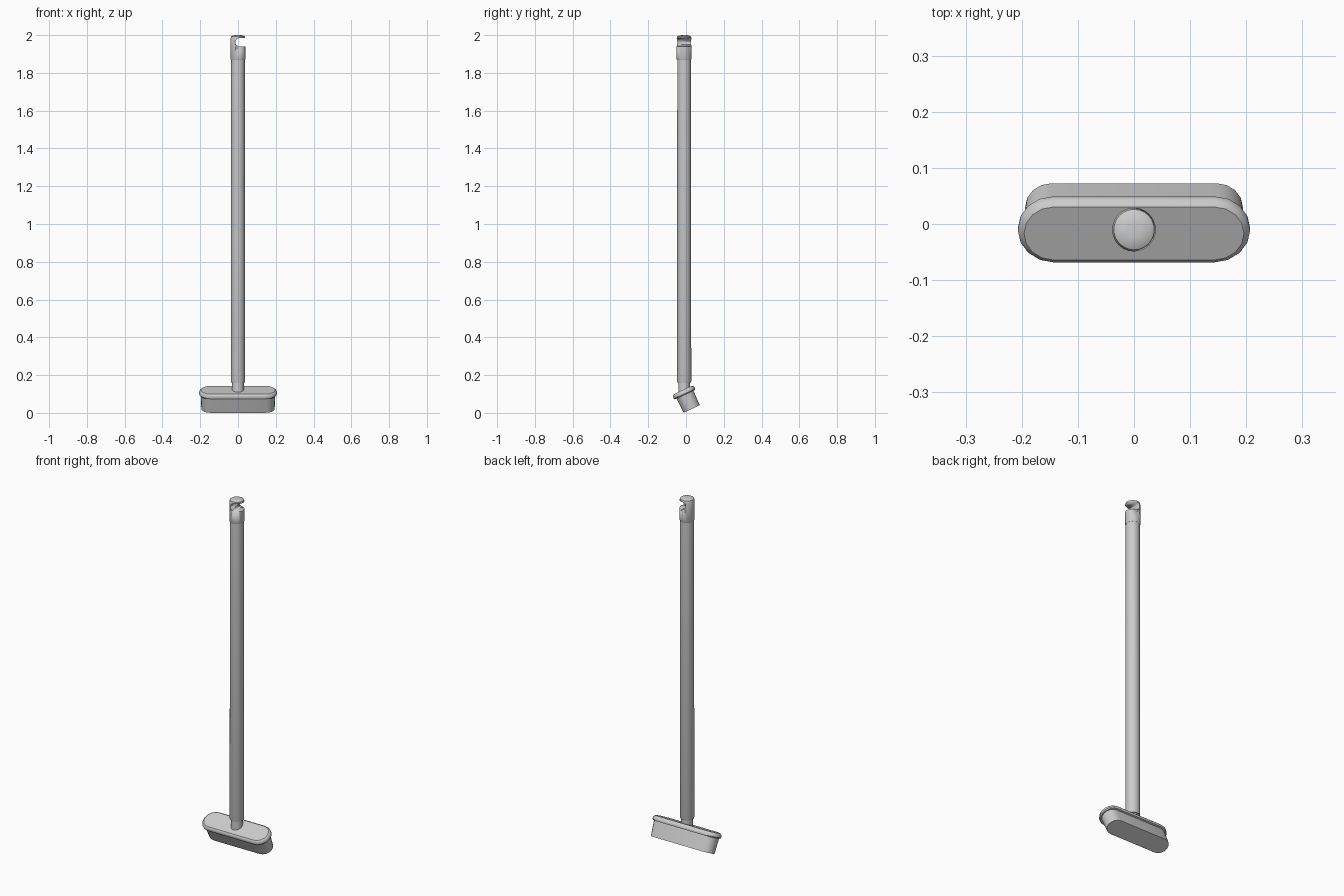
import bpy, bmesh, math
from mathutils import Matrix, Vector

if "Cube" in bpy.data.objects:
    bpy.data.objects.remove(bpy.data.objects["Cube"])

grey = bpy.data.materials.new("plain_grey")
grey.diffuse_color = (0.6, 0.6, 0.6, 1)
grey.use_nodes = True
grey.node_tree.nodes["Principled BSDF"].inputs["Base Color"].default_value = grey.diffuse_color
POLE_Y = -0.01


def finish(bm, name, matrix=None, angle=35):
    bmesh.ops.recalc_face_normals(bm, faces=bm.faces)
    if matrix:
        bm.transform(matrix)
    me = bpy.data.meshes.new(name)
    bm.to_mesh(me)
    bm.free()
    ob = bpy.data.objects.new(name, me)
    bpy.context.collection.objects.link(ob)
    me.materials.append(grey)
    bpy.ops.object.select_all(action='DESELECT')
    ob.select_set(True)
    bpy.context.view_layer.objects.active = ob
    bpy.ops.object.shade_smooth_by_angle(angle=math.radians(angle))
    return ob


def loft(rings, name, matrix=None):
    """Skin a stack of equal-length point rings and cap both ends."""
    bm = bmesh.new()
    loops = [[bm.verts.new(p) for p in r] for r in rings]
    n = len(loops[0])
    for a, b in zip(loops, loops[1:]):
        for i in range(n):
            bm.faces.new((a[i], a[(i + 1) % n], b[(i + 1) % n], b[i]))
    bm.faces.new(loops[0][::-1])
    bm.faces.new(loops[-1])
    return finish(bm, name, matrix)


def circle(r, z, n=24):
    return [(r * math.cos(2 * math.pi * i / n), POLE_Y + r * math.sin(2 * math.pi * i / n), z)
            for i in range(n)]


def stadium(half_len, r, z, n=8):
    pts = []
    for side, start in ((1, -math.pi / 2), (-1, math.pi / 2)):
        for i in range(n + 1):
            a = start + math.pi * i / n
            pts.append((side * (half_len - r) + r * math.cos(a), r * math.sin(a), z))
    return pts


# tilted brush head: local origin is the middle of the bristle underside
head = Matrix.Translation((0, 0.030, 0.0205)) @ Matrix.Rotation(math.radians(25), 4, 'X')
loft([stadium(0.194, 0.047, 0), stadium(0.198, 0.050, 0.09)], "bristles", head)
loft([stadium(0.203, 0.059, 0.084), stadium(0.207, 0.0625, 0.089),
      stadium(0.207, 0.0625, 0.097), stadium(0.203, 0.059, 0.106),
      stadium(0.196, 0.052, 0.111)], "brush_plate", head)

# neck and pole
loft([circle(0.031, 0.10), circle(0.031, 0.18)], "neck")
loft([circle(0.036, 0.162), circle(0.038, 0.168), circle(0.036, 1.88)], "pole")

# end cap with hanging slot
cap = loft([circle(0.037, 1.868), circle(0.039, 1.872), circle(0.039, 1.984),
            circle(0.036, 1.993), circle(0.027, 1.998), circle(0.012, 2.0)], "end_cap")

# slot cutter: rounded-ended profile open to +x, run through along y
profile = [(0.008 + 0.022 * math.cos(a), 1.962 + 0.022 * math.sin(a))
           for a in (math.pi / 2 + math.pi * i / 12 for i in range(13))]
profile += [(0.06, 1.940), (0.06, 1.984)]
cutter = loft([[(x, y, z) for x, z in profile] for y in (-0.1, 0.1)], "slot_cutter")
cutter.hide_render = True
cutter.hide_viewport = True
mod = cap.modifiers.new("slot", 'BOOLEAN')
mod.operation = 'DIFFERENCE'
mod.solver = 'EXACT'
mod.object = cutter
